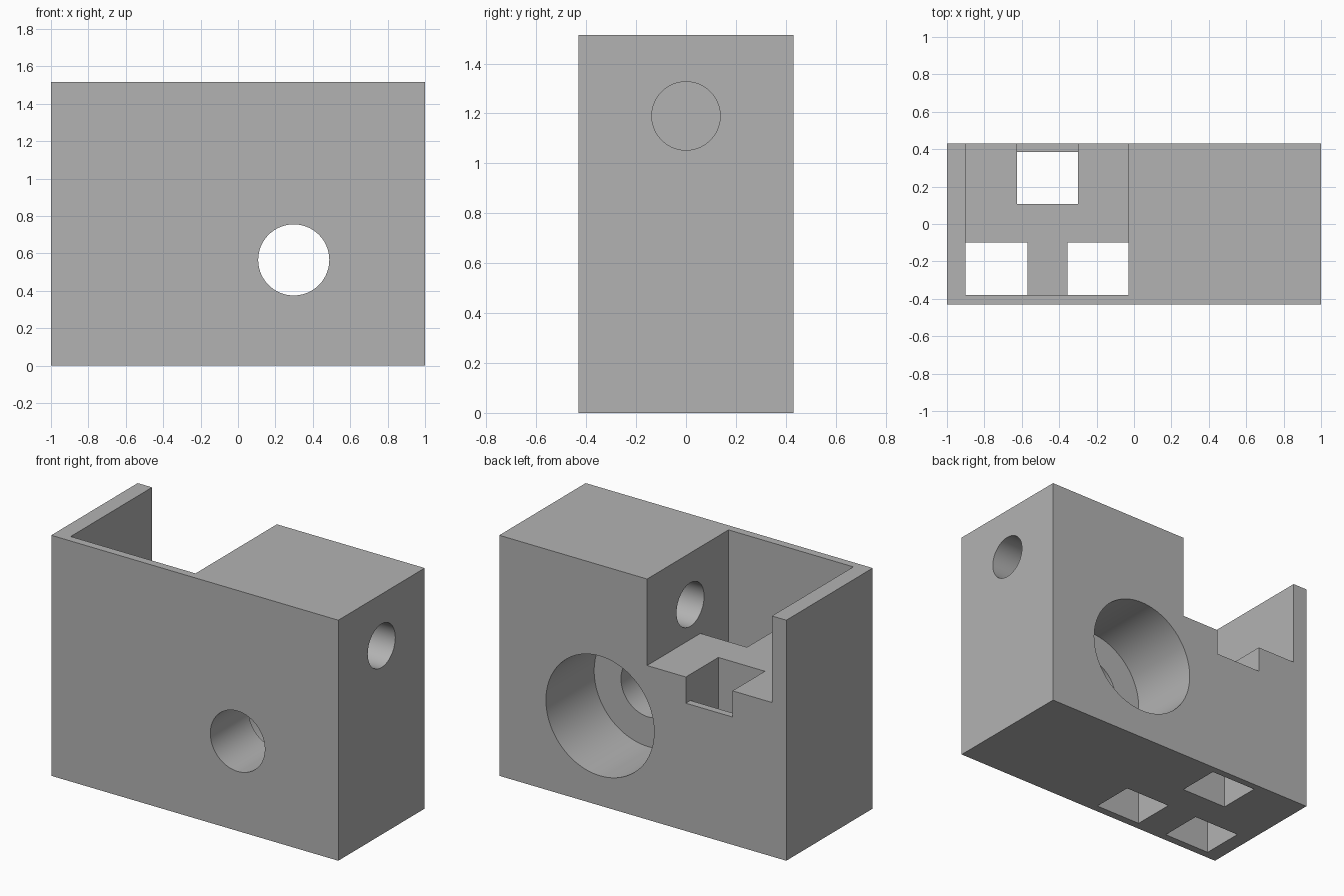
import bpy
import math

cube = bpy.data.objects.get("Cube")
if cube:
    bpy.data.objects.remove(cube, do_unlink=True)

W, D, H = 1.0, 0.43, 1.515   # half width, half depth, height
OUT = 0.1                    # cutter overshoot
FLOOR = 0.97                 # pocket floor height

grey = bpy.data.materials.new("plain_grey")
grey.use_nodes = True
colour = (0.45, 0.45, 0.45, 1)
grey.diffuse_color = colour
grey.node_tree.nodes["Principled BSDF"].inputs["Base Color"].default_value = colour


def box(name, x, y, z):
    """Box spanning the given (low, high) ranges."""
    spans = (x, y, z)
    bpy.ops.mesh.primitive_cube_add(size=1, location=[(a + b) / 2 for a, b in spans])
    ob = bpy.context.object
    ob.name = name
    ob.scale = [b - a for a, b in spans]
    bpy.ops.object.transform_apply(location=True, rotation=True, scale=True)
    ob.data.materials.append(grey)
    return ob


def rod(name, radius, length, centre, rotation):
    bpy.ops.mesh.primitive_cylinder_add(vertices=96, radius=radius, depth=length,
                                        location=centre, rotation=rotation)
    ob = bpy.context.object
    ob.name = name
    bpy.ops.object.transform_apply(location=True, rotation=True, scale=True)
    ob.data.materials.append(grey)
    return ob


def bore_y(name, radius, y0, y1):
    return rod(name, radius, y1 - y0, (0.298, (y0 + y1) / 2, 0.565), (math.pi / 2, 0, 0))


# Solid housing block
block = box("housing_block", (-W, W), (-D, D), (0, H))

# Pocket open to the top and back, with a lower shelf at the back
cutters = [
    box("pocket_cutter", (-0.9, -0.03), (-0.38, D + OUT), (FLOOR, H + OUT)),
    box("shelf_cutter", (-0.625, -0.3), (0.107, D + OUT), (0.805, FLOOR + OUT)),
]

# Three rectangular shafts through the base
for name, x, y in (("right_shaft", (-0.9, -0.57), (-0.38, -0.1)),
                   ("left_shaft", (-0.355, -0.03), (-0.38, -0.1)),
                   ("back_shaft", (-0.625, -0.3), (0.107, 0.385))):
    cutters.append(box(name + "_cutter", x, y, (-OUT, FLOOR + OUT)))

# Stepped bore through the depth, and a side hole into the pocket
cutters += [
    bore_y("counterbore_cutter", 0.377, -0.05, D + OUT),
    bore_y("bore_cutter", 0.19, -D - OUT, 0.1),
    rod("side_hole_cutter", 0.137, 1.4, (0.5, 0, 1.19), (0, math.pi / 2, 0)),
]

# Cut and clean up
bpy.ops.object.select_all(action='DESELECT')
block.select_set(True)
bpy.context.view_layer.objects.active = block
for cutter in cutters:
    cutter.hide_render = True
    mod = block.modifiers.new(cutter.name, 'BOOLEAN')
    mod.operation = 'DIFFERENCE'
    mod.solver = 'EXACT'
    mod.object = cutter
    bpy.ops.object.modifier_apply(modifier=mod.name)
for cutter in cutters:
    bpy.data.objects.remove(cutter, do_unlink=True)

bpy.ops.object.shade_smooth_by_angle(angle=math.radians(30))
